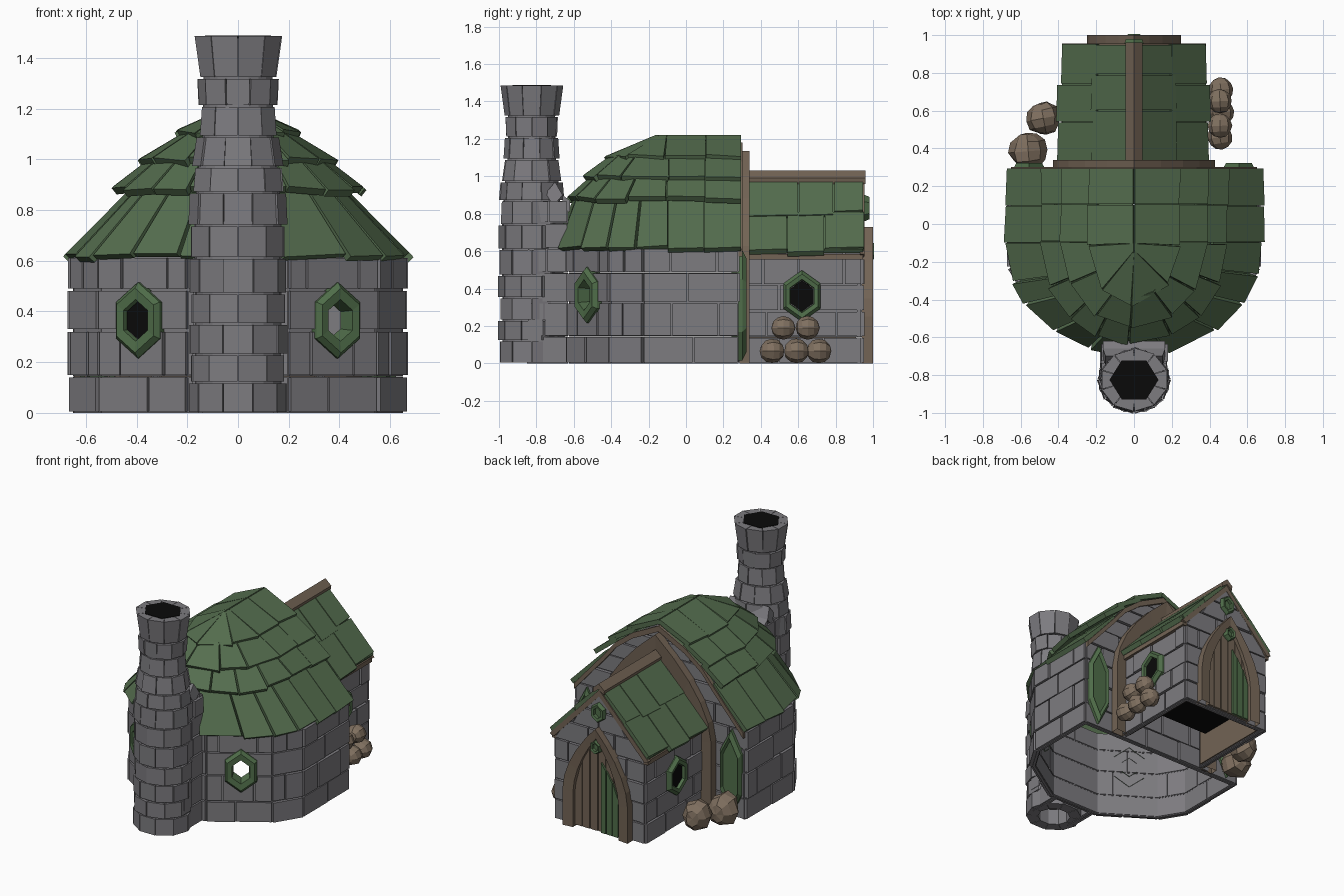
import bpy, bmesh, math, random
from mathutils import Vector as V, Matrix

if "Cube" in bpy.data.objects:
    bpy.data.objects.remove(bpy.data.objects["Cube"])

random.seed(4)
R = random.uniform


def mat(name, c):
    m = bpy.data.materials.new(name)
    m.diffuse_color = (*c, 1)
    m.use_nodes = True
    m.node_tree.nodes["Principled BSDF"].inputs["Base Color"].default_value = m.diffuse_color
    return m


STONE = mat("grey stone", (0.205, 0.2, 0.215))
GREEN = mat("green shingle", (0.09, 0.155, 0.077))
TRIM = mat("green frame", (0.08, 0.155, 0.068))
WOOD = mat("brown wood", (0.17, 0.126, 0.09))
SACK = mat("light brown sack", (0.217, 0.163, 0.117))
BLACK = mat("black", (0.003, 0.003, 0.003))


def make(name, bm, m):
    bmesh.ops.recalc_face_normals(bm, faces=bm.faces[:])
    me = bpy.data.meshes.new(name)
    bm.to_mesh(me)
    bm.free()
    me.materials.append(m)
    o = bpy.data.objects.new(name, me)
    bpy.context.collection.objects.link(o)
    return o


def skin(bm, rings, cap=False, closed=True):
    """Loft between rings of equal point count."""
    vs = [[bm.verts.new(p) for p in r] for r in rings]
    n = len(vs[0])
    for a, b in zip(vs, vs[1:]):
        for i in range(n if closed else n - 1):
            bm.faces.new((a[i], a[(i + 1) % n], b[(i + 1) % n], b[i]))
    if cap:
        bm.faces.new(vs[0])
        bm.faces.new(vs[-1])


def slab(bm, pts, off):
    pts = [V(p) for p in pts]
    skin(bm, [pts, [p + V(off) for p in pts]], True)


def interp(table, z):
    if z <= table[0][0]:
        return table[0][1]
    for (a, wa), (b, wb) in zip(table, table[1:]):
        if z <= b:
            return wa + (wb - wa) * (z - a) / (b - a)
    return table[-1][1]


# ---- brick walls ----
def wall(name, p, q, courses, hw=None, brick=0.27):
    p, q = V((*p, 0)), V((*q, 0))
    L = (q - p).length
    d = (q - p) / L
    n = V((-d.y, d.x, 0))
    bm, lin = bmesh.new(), bmesh.new()
    k = max(1, round(L / brick))

    def at(u, z):
        if hw:
            h = interp(hw, z)
            u = min(max(u, L / 2 - h), L / 2 + h)
        return p + d * u + V((0, 0, z))

    for r, (z0, z1) in enumerate(zip(courses, courses[1:])):
        back = (at(0, z0), at(L, z0), at(L, z1 - .001), at(0, z1 - .001))
        slab(lin, [v - n * 0.012 for v in back], n * -0.018)
        cuts = [0] + [L * (i + (0.5 if r % 2 else 0)) / k + R(-.03, .03) for i in range(0 if r % 2 else 1, k)] + [L]
        for a, b in zip(cuts, cuts[1:]):
            g = .005
            c = [at(a + g, z0 + g), at(b - g, z0 + g), at(b - g, z1 - g), at(a + g, z1 - g)]
            if (c[1] - c[0]).length < .015:
                continue
            if (c[2] - c[3]).length < .004:
                c[2] = c[2] + d * .004
            o = n * R(0, .012)
            slab(bm, [v + o for v in c], n * -.035 - o)
    return make(name + "_bricks", bm, STONE), make(name + "_lining", lin, STONE)


LOW = [0, .145, .325, .485, .615]
path = [(.66, .28), (.66, -.23), (.55, -.41), (.2, -.635), (-.2, -.635),
        (-.55, -.41), (-.66, -.23), (-.66, .28)]
walls = [wall(f"main_wall_{i}", a, b, LOW) for i, (a, b) in enumerate(zip(path, path[1:]))]
GABLE = [(.61, .65), (.87, .42), (.98, .33), (1.08, .2), (1.18, 0)]
wall("main_gable", (-.65, .28), (.65, .28), LOW + [.75, .87, .98, 1.08, 1.175], GABLE)
PW = .345
PG = [(.6, PW), (.965, 0)]
wall("porch_gable", (-PW, .945), (PW, .945), [0, .14, .28, .42, .56, .7, .83, .96], PG)
PL = [0, .14, .28, .42, .6]
wall("porch_side_right", (PW, .94), (PW, .3), PL, brick=.24)
wall("porch_side_left", (-PW, .3), (-PW, .94), PL, brick=.24)
for s in (-1, 1):
    wall(f"chimney_link_{s}", *(((.17, -.63), (.17, -.85)) if s > 0 else ((-.17, -.85), (-.17, -.63))),
         LOW + [.75, .87])
bm = bmesh.new()
slab(bm, [(-.165, -.62, .87), (.165, -.62, .87), (.165, -.66, .9), (-.165, -.66, .9)], (0, 0, -.06))
slab(bm, [(-.165, -.66, .9), (.165, -.66, .9), (.15, -.7, .97), (-.15, -.7, .97)], (0, -.05, -.06))
make("chimney_shoulder", bm, STONE)

# ---- windows ----
HEX = [(0, 1), (1, .48), (1, -.48), (0, -1), (-1, -.48), (-1, .48)]


def hexring(c, n, w, h, off):
    t = V((-n.y, n.x, 0))
    return [c + t * x * w + V((0, 0, z * h)) + n * off for x, z in HEX]


def window(name, c, n, w, h, panel=BLACK, inner=.47):
    c, n = V(c), V((*n, 0)).normalized()
    bm = bmesh.new()
    prof = [(1, -.04), (1, .018), (.85, .04), (inner + .08, .036), (inner, -.04)]
    skin(bm, [hexring(c, n, w * s, h * s, o) for s, o in prof])
    make(name + "_frame", bm, TRIM)
    bm = bmesh.new()
    if panel:
        s = inner + .03
        skin(bm, [hexring(c, n, w * s, h * s, o) for o in (.013, .017)], True)
        return make(name + "_pane", bm, panel)
    skin(bm, [hexring(c, n, w * .6, h * .6, o) for o in (-.15, .15)], True)
    cut = make(name + "_cutter", bm, BLACK)
    cut.hide_render = True
    cut.hide_viewport = True
    return cut


cut = window("apse_window_right", (.385, -.516, .365), (.54, -.84), .102, .15, None)
for o in walls[2]:
    md = o.modifiers.new("window_hole", 'BOOLEAN')
    md.operation, md.object = 'DIFFERENCE', cut
window("apse_window_left", (-.385, -.516, .365), (-.54, -.84), .102, .15)
for s in (-1, 1):
    window(f"porch_window_{s}", (s * PW, .62, .36), (s, 0), .1, .138, BLACK, .57)
    window(f"tall_shutter_{s}", (s * .555, .283, .31), (0, 1), .08, .295, TRIM, .75)
window("gable_diamond", (0, .94, .83), (0, 1), .05, .07, TRIM)
window("door_diamond", (0, .965, .6), (0, 1), .038, .05, TRIM)

# ---- main roof: tiers of shingles wrapped round the apse ----
YC, YB = -.1, .295


def plan(u, w, d, z):
    if u < 1:
        return V((w, YB + (YC - YB) * u, z))
    if u > 2:
        return V((-w, YC + (YB - YC) * (u - 2), z))
    a = math.pi * (u - 1)
    return V((w * math.cos(a), YC - d * math.sin(a), z))


# lower w, d, z, upper w, d, z, arc count, straight count
TIERS = [(.685, .6, .622, .42, .5, .89, 10, 2), (.5, .54, .885, .34, .4, 1.01, 8, 2),
         (.39, .455, 1.0, .2, .3, 1.115, 6, 2), (.245, .33, 1.11, .004, .06, 1.222, 4, 2)]
bm = bmesh.new()
for w0, d0, z0, w1, d1, z1, na, ns in TIERS:
    us = [i / ns for i in range(ns)] + [1 + i / na for i in range(na)] + [2 + i / ns for i in range(ns + 1)]
    us = [us[0]] + [u + R(-.02, .02) for u in us[1:-1]] + [us[-1]]
    for i, (a, b) in enumerate(zip(us, us[1:])):
        o, p = R(-.012, .008), R(-.012, .008)
        g = .004
        quad = [plan(a + g, w0 + o, d0 + o, z0 - o), plan(b - g, w0 + p, d0 + p, z0 - p),
                plan(b - g, w1, d1, z1), plan(a + g, w1, d1, z1)]
        n = (quad[1] - quad[0]).cross(quad[3] - quad[0]).normalized()
        if n.z < 0:
            n = -n
        slab(bm, quad, n * -.032)
make("main_roof_shingles", bm, GREEN)
bm = bmesh.new()
skin(bm, [[plan(i / 8, w, d, z) for i in range(25)] for w, d, z in
          [(.65, .56, .615), (.42, .49, .86), (.33, .38, .98), (.2, .29, 1.08), (.004, .06, 1.19)]], closed=False)
make("main_roof_underlay", bm, GREEN)

# ---- porch roof ----
bm = bmesh.new()
for s in (-1, 1):
    slab(bm, [(s * .38, .335, .61), (s * .38, .945, .61), (0, .945, .99), (0, .335, .99)], (-s * .015, 0, -.02))
    for x0, z0, x1, z1, cuts in ((.408, .595, .2, .81, (.335, .54, .74, .955)), (.225, .792, 0, 1.01, (.335, .6, .79, .95))):
        for a, b in zip(cuts, cuts[1:]):
            o = R(-.012, .006) - (.015 if b > .94 else 0)
            slab(bm, [(s * (x0 + o), a + .003, z0 - o), (s * (x0 + o - .006), b - .003, z0 - o + .006),
                      (s * x1, b - .003, z1), (s * x1, a + .003, z1)], (-s * .02, 0, -.025))
make("porch_roof_shingles", bm, GREEN)

# ---- timber: rakes, ridge and side beams ----
bm = bmesh.new()
for s in (-1, 1):
    for (za, wa), (zb, wb) in zip(GABLE, GABLE[1:]):
        slab(bm, [(s * wa, .28, za), (s * wb, .28, zb), (s * wb, .28, zb - .04), (s * wa, .28, za - .04)], (0, .022, 0))
    slab(bm, [(s * .38, .93, .585), (0, .93, .985), (0, .93, .94), (s * .35, .93, .57)], (0, .025, 0))
    slab(bm, [(s * .045, .33, .99), (0, .33, 1.03), (0, .33, .99), (s * .04, .33, .96)], (0, .63, 0))
    slab(bm, [(s * .335, .33, .555), (s * .37, .33, .555), (s * .37, .33, .585), (s * .335, .33, .585)], (0, .615, 0))
make("timber_trim", bm, WOOD)


# ---- pointed arches and door ----
def arch(w, h, s):
    half = [(w, 0)] + [(w * (1 - (i / 5) ** 1.8), s + (h - s) * i / 5) for i in range(6)]
    return half + [(-x, z) for x, z in half[-2::-1]]


def arch_frame(name, outer, inner, y0, y1):
    bm = bmesh.new()
    rows = [(outer, y0), (outer, y1), (inner, y1 - .008), (inner, y0), (outer, y0)]
    skin(bm, [[(x, y, z) for x, z in arch(*o)] for o, y in rows], closed=False)
    make(name, bm, WOOD)


arch_frame("porch_arch", (.43, 1.135, .5), (.34, 1.0, .48), .285, .34)
arch_frame("door_frame", (.25, .73, .25), (.175, .66, .24), .94, 1.0)


def top(x):
    return .24 + .42 * (1 - min(abs(x) / .18, 1)) ** (1 / 1.8)


def planks(name, xs, y, k, m):
    bm = bmesh.new()
    for a, b in zip(xs, xs[1:]):
        slab(bm, [(a + .003, .945, .01), (b - .003, .945, .01), (b - .003, .945, top(b) * k), (a + .003, .945, top(a) * k)],
             (0, y + R(0, .006), 0))
    make(name, bm, m)


planks("door_planks", (-.178, -.12, -.06, 0, .06, .12, .178), .018, 1, WOOD)
planks("door_green_panel", (-.165, -.12, -.07, -.03), .03, .8, TRIM)
bm = bmesh.new()
slab(bm, [(-.28, .4, .2), (.3, .4, .2), (.3, .9, .2), (-.28, .9, .2)], (0, 0, .005))
make("porch_dark_inside", bm, BLACK)
bm = bmesh.new()
for s in (-1, 1):
    slab(bm, [(s * .31, .32, .01), (s * .31, .91, .01), (s * .31, .91, .5), (s * .31, .32, .5)], (-s * .01, 0, 0))
slab(bm, [(-.3, .91, .01), (.3, .91, .01), (.3, .91, .5), (-.3, .91, .5)], (0, -.01, 0))
make("porch_inner_boards", bm, WOOD)

# ---- chimney: rings of wedge bricks ----
CZ = [0, .12, .23, .35, .47, .61, .74, .87, .97, 1.09, 1.21, 1.32, 1.49]
CR = [(.8, .19), (.97, .176), (1.09, .158), (1.21, .15), (1.32, .155), (1.49, .179)]


def ring(a, r, z):
    return V((r * math.cos(a), -.825 + r * .92 * math.sin(a), z))


bm = bmesh.new()
N = 10
for i, (z0, z1) in enumerate(zip(CZ, CZ[1:])):
    r0, r1 = interp(CR, z0), interp(CR, z1)
    for k in range(N):
        a, b = [2 * math.pi * (k + e + (i % 2) * .5) / N for e in (.015, .985)]
        o = R(-.003, .006)
        zs = (z0 + .004, z0 + .004, z1 - .004, z1 - .004)
        out = [ring(t, r + o, z) for t, r, z in zip((a, b, b, a), (r0, r0, r1, r1), zs)]
        inn = [ring(t, .11, z) for t, z in zip((a, b, b, a), zs)]
        skin(bm, [out, inn], True)
make("chimney_bricks", bm, STONE)
bm = bmesh.new()
skin(bm, [[ring(2 * math.pi * k / 20, r, z) for k in range(20)] for r, z in
          [(.17, 0.005), (.172, .8), (.155, .97), (.14, 1.09), (.136, 1.31), (.138, 1.34), (.158, 1.478), (.1, 1.478)]])
make("chimney_core", bm, STONE)
bm = bmesh.new()
skin(bm, [[ring(math.pi * k / 3, .13, z) for k in range(6)] for z in (1.47, 1.489)], True)
make("chimney_flue", bm, BLACK)

# ---- sacks and boulders beside the porch ----
PILE = [(.455, .46, .066, .066), (.465, .59, .066, .066), (.46, .71, .066, .066), (.455, .52, .19, .064),
        (.455, .65, .19, .064), (-.48, .56, .1, .09), (-.56, .385, .09, .1)]
for i, (x, y, z, r) in enumerate(PILE):
    bm = bmesh.new()
    bmesh.ops.create_uvsphere(bm, u_segments=8, v_segments=6, radius=r,
                              matrix=Matrix.Rotation(R(0, .2), 4, 'Z') @ Matrix.Rotation(math.pi / 2, 4, 'X'))
    for v in bm.verts:
        v.co = v.co * (R(.97, 1.03) if i < 5 else R(.9, 1.08))
        v.co += V((x, y, z + (.2 * v.co.z if i > 4 else 0)))
        v.co.z = max(v.co.z, 0)
    make(f"sack_{i}", bm, SACK)
